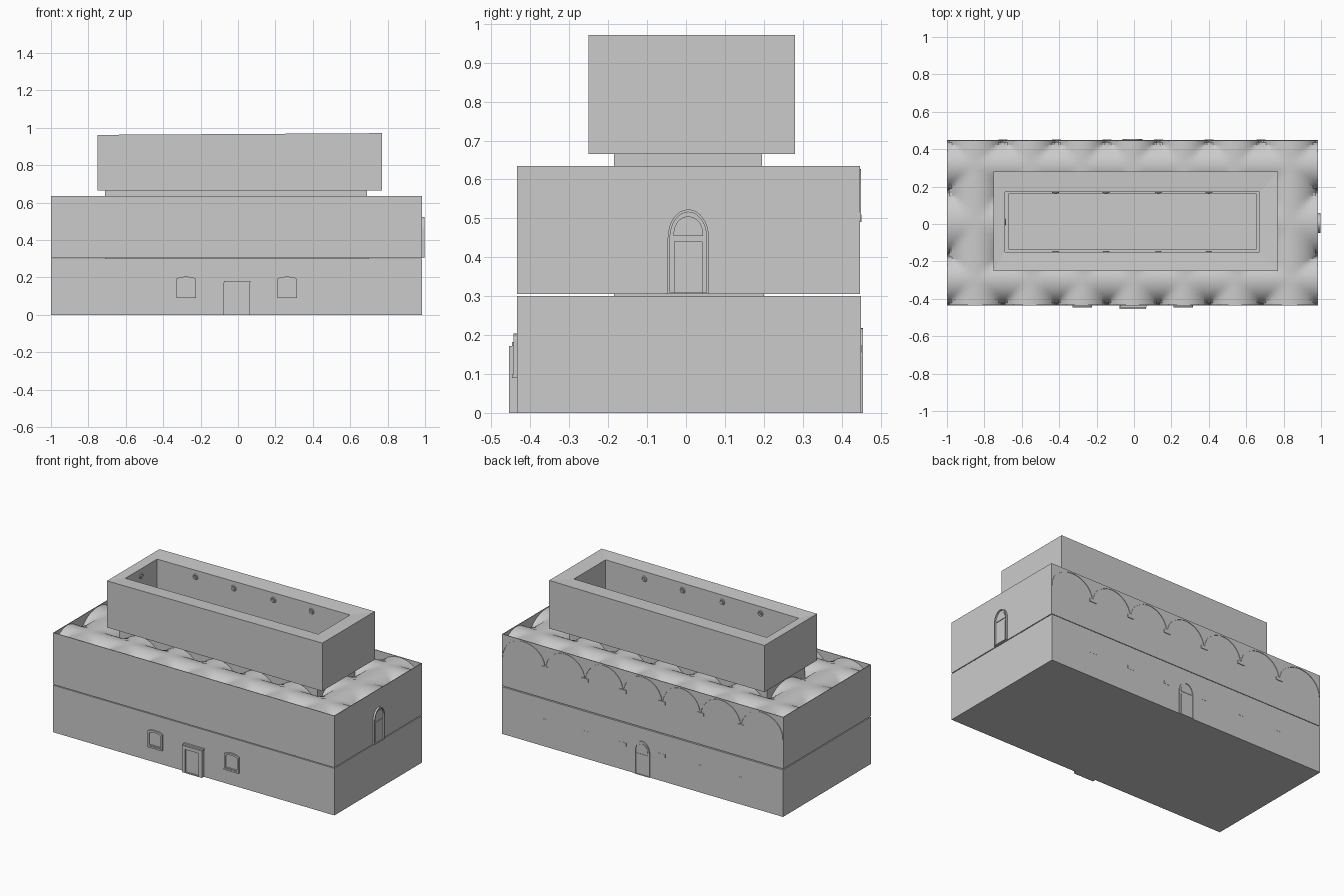
import bpy, bmesh
from math import sin, cos, pi, sqrt
from mathutils import Vector

if "Cube" in bpy.data.objects:
    bpy.data.objects.remove(bpy.data.objects["Cube"])


def make(name, verts, faces, smooth=False):
    me = bpy.data.meshes.new(name)
    me.from_pydata([tuple(v) for v in verts], [], faces)
    bm = bmesh.new()
    bm.from_mesh(me)
    bmesh.ops.remove_doubles(bm, verts=bm.verts, dist=1e-5)
    bmesh.ops.recalc_face_normals(bm, faces=bm.faces)
    bm.to_mesh(me)
    bm.free()
    ob = bpy.data.objects.new(name, me)
    bpy.context.collection.objects.link(ob)
    if smooth:
        bpy.context.view_layer.objects.active = ob
        ob.select_set(True)
        bpy.ops.object.shade_smooth_by_angle(angle=0.5)
        ob.select_set(False)
    return ob


def loft(name, loops, cyclic):
    # skin equal-length loops; cyclic gives a ring, otherwise ends are capped
    n, m = len(loops[0]), len(loops)
    faces = []
    for k in range(m if cyclic else m - 1):
        a, b = k * n, ((k + 1) % m) * n
        faces += [(a + i, a + (i + 1) % n, b + (i + 1) % n, b + i) for i in range(n)]
    if not cyclic:
        faces += [tuple(range(n)), tuple(range((m - 1) * n, m * n))]
    return make(name, [v for lp in loops for v in lp], faces)


def rect(r, z):
    x0, x1, y0, y1 = r
    zf = z if callable(z) else (lambda x: z)
    return [(x, y, zf(x)) for x, y in ((x0, y0), (x1, y0), (x1, y1), (x0, y1))]


def box(name, r, z0, z1):
    return loft(name, [rect(r, z0), rect(r, z1)], False)


def ring(name, out, inn, z0, z_out, z_in=None):
    z_in = z_out if z_in is None else z_in
    return loft(name, [rect(out, z0), rect(out, z_out), rect(inn, z_in), rect(inn, z0)], True)


# wall frames: (u, z, outward distance) -> world
SIDES = {
    "front": lambda u, z, d: (u, -0.435 - d, z),
    "back": lambda u, z, d: (-u, 0.449 + d, z),
    "right": lambda u, z, d: (0.985 + d, u, z),
}


def plate(name, side, pts, d, d0=-0.004):
    f = SIDES[side]
    return loft(name, [[f(u, z, d0) for u, z in pts], [f(u, z, d) for u, z in pts]], False)


def frame(name, side, out, inn, d):
    f = SIDES[side]
    lp = lambda pts, k: [f(u, z, k) for u, z in pts]
    return loft(name, [lp(out, -0.004), lp(out, d), lp(inn, d), lp(inn, -0.004)], True)


def quad(u0, u1, z0, z1):
    return [(u0, z0), (u1, z0), (u1, z1), (u0, z1)]


def arch(c, half, z0, spring, rise, n=16):
    top = [(c + half * cos(pi * i / n), spring + rise * sin(pi * i / n)) for i in range(n + 1)]
    return [(c - half, z0), (c + half, z0)] + top


BASE = (-1, 0.985, -0.435, 0.45)
UPPER = (-1, 0.985, -0.435, 0.447)
COURT = (-0.67, 0.655, -0.135, 0.16)
WELL = (-0.69, 0.672, -0.15, 0.17)

# lower storey, courtyard floor and thin filler between storeys
ring("lower_storey", BASE, COURT, 0, 0.3)
box("courtyard_floor", (-0.68, 0.665, -0.145, 0.17), 0, 0.01)
ring("storey_joint", (-0.71, 0.70, -0.185, 0.2), COURT, 0.297, 0.308)

# upper storey: thin outer walls, floor, inner courtyard wall
ring("upper_outer_wall", UPPER, (-0.996, 0.981, -0.431, 0.443), 0.305, 0.635)
ring("upper_floor", UPPER, WELL, 0.305, 0.31)
ring("courtyard_wall", (-0.71, 0.69, -0.185, 0.195), WELL, 0.305, 0.665)

# groin vaults seen from above, one grid per bay
XS = [-0.998, -0.70, -0.415, -0.145, 0.13, 0.40, 0.68, 0.983]
YS = [-0.433, -0.165, 0.18, 0.445]
N = 16
verts, faces = [], []
for i in range(7):
    for j in range(3):
        if j == 1 and 0 < i < 6:
            continue
        s = len(verts)
        for a in range(N + 1):
            for b in range(N + 1):
                u, v = -cos(pi * a / N), -cos(pi * b / N)
                h = max(sqrt(max(0, 1 - u * u)), sqrt(max(0, 1 - v * v)))
                verts.append((XS[i] + (XS[i + 1] - XS[i]) * (u + 1) / 2,
                              YS[j] + (YS[j + 1] - YS[j]) * (v + 1) / 2, 0.5 + 0.132 * h))
        for a in range(N):
            for b in range(N):
                k = s + a * (N + 1) + b
                faces.append((k, k + N + 1, k + N + 2, k + 1))
make("groin_vaults", verts, faces, True)

# heavy parapet around the courtyard, slightly tilted top
top = lambda x: 0.9665 + 0.006 * x
ring("parapet", (-0.75, 0.77, -0.25, 0.28), WELL, 0.665, top, lambda x: top(x) - 0.006)

# round bosses on the courtyard faces
spots = [((x, y, 0.915), (0, s, 0)) for x in (-0.42, -0.15, 0.13, 0.40)
         for y, s in ((0.17, -1), (-0.15, 1))]
spots += [((-0.69, 0.01, 0.91), (1, 0, 0))]
for p, d in spots:
    q = Vector(d).to_track_quat('Z', 'Y').to_euler()
    bpy.ops.mesh.primitive_torus_add(location=p, rotation=q, major_radius=0.014, minor_radius=0.005,
                                     major_segments=20, minor_segments=8)
    bpy.context.object.name = "boss_ring"
    bpy.ops.mesh.primitive_cylinder_add(location=p, rotation=q, radius=0.007, depth=0.012, vertices=12)
    bpy.context.object.name = "boss_hub"

# front door and windows
plate("front_door_leaf", "front", quad(-0.055, 0.04, 0, 0.15), 0.012)
frame("front_door_frame", "front", quad(-0.078, 0.063, 0, 0.172),
      quad(-0.055, 0.04, 0.006, 0.15), 0.02)
plate("front_door_lintel", "front", quad(-0.075, 0.068, 0.172, 0.182), 0.012)
for c in (-0.277, 0.263):
    frame("window_frame", "front", arch(c, 0.052, 0.095, 0.19, 0.014),
          arch(c, 0.04, 0.107, 0.18, 0.012), 0.009)
    plate("window_pane", "front", arch(c, 0.041, 0.106, 0.18, 0.012), 0.002)
    plate("window_sill", "front", quad(c - 0.052, c + 0.052, 0.09, 0.1), 0.012)

# arched doors on the right (upper) and back (lower)
for side, c, z, d in (("right", 0.006, 0.305, 0.012), ("back", 0.008, 0, 0.006)):
    frame("arched_door_frame", side, arch(c, 0.053, z, z + 0.145, 0.073),
          arch(c, 0.047, z + 0.004, z + 0.145, 0.066), d)
    plate("arched_door_back", side, arch(c, 0.048, z, z + 0.145, 0.067), d * 0.25)
    plate("arched_door_leaf", side, quad(c - 0.037, c + 0.037, z + 0.005, z + 0.135), d * 0.6)
    plate("arched_door_fanlight", side, arch(c, 0.038, z + 0.15, z + 0.155, 0.045), d * 0.6)

# vault arches and corbels showing through the back wall
for spring, rise in ((0.495, 0.132), (0.16, 0.132)):
    for x0, x1 in zip(XS[:-1], XS[1:]):
        c, w = -(x0 + x1) / 2, (x1 - x0) / 2
        pts = lambda k: [(c + (w - k) * cos(pi * i / 20), spring + (rise - k) * sin(pi * i / 20))
                         for i in range(21)]
        plate("back_arch_line", "back", pts(0) + pts(0.004)[::-1], 0.001)
    for x in XS[1:-1]:
        plate("corbel", "back", quad(-x - 0.024, -x + 0.024, spring - 0.005, spring + 0.015), 0.002)
